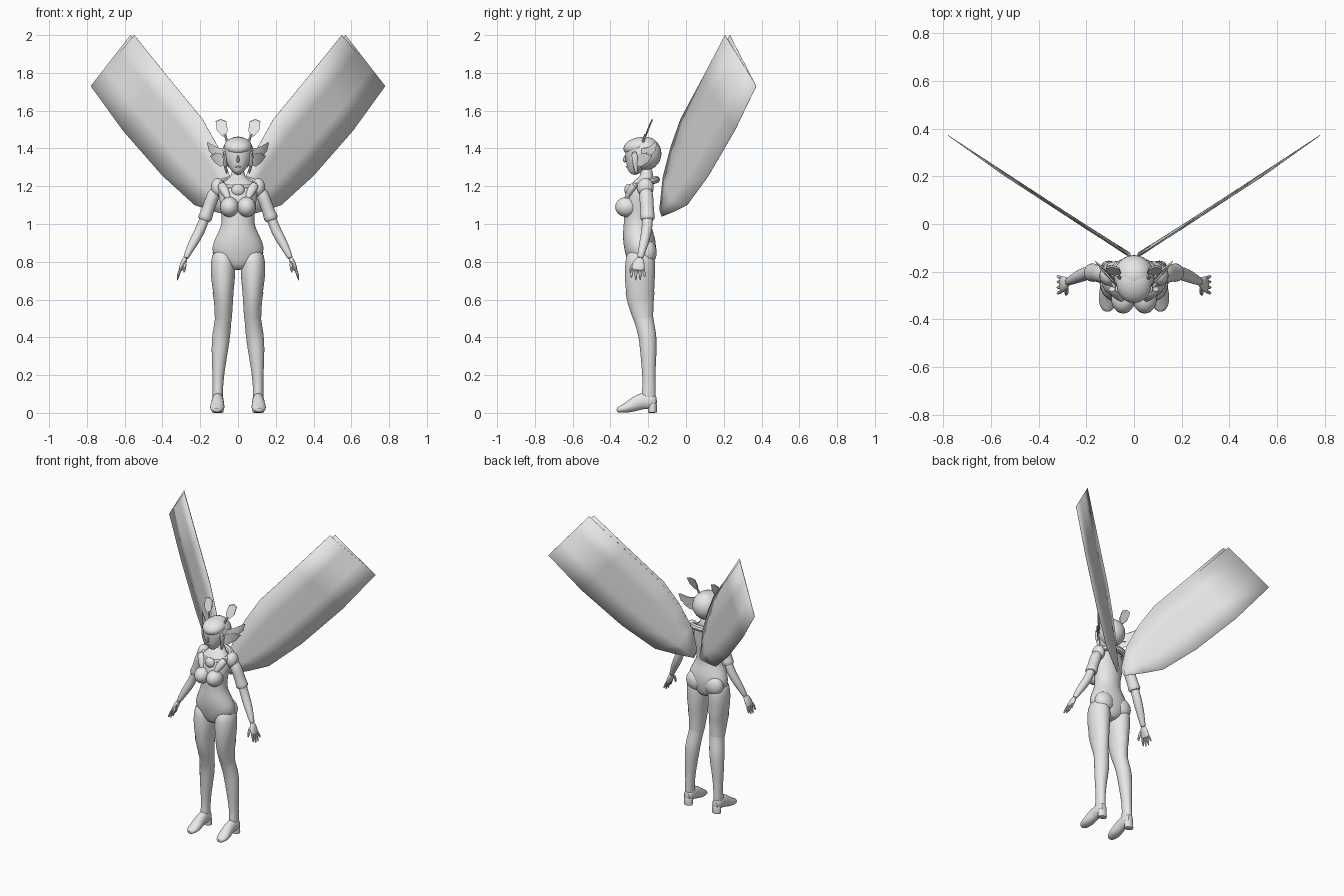
import bpy, bmesh, math
from mathutils import Vector, Matrix

grey = bpy.data.materials.new("light grey")
grey.diffuse_color = (0.8, 0.8, 0.8, 1)


def finish(name, bm, mirror=False, subdiv=0, angle=40):
    """Turn a bmesh into a smooth object, mirrored over x if asked."""
    bmesh.ops.recalc_face_normals(bm, faces=bm.faces)
    me = bpy.data.meshes.new(name)
    bm.to_mesh(me)
    bm.free()
    ob = bpy.data.objects.new(name, me)
    bpy.context.collection.objects.link(ob)
    me.materials.append(grey)
    if subdiv:
        m = ob.modifiers.new("smooth", "SUBSURF")
        m.levels = m.render_levels = subdiv
    if mirror:
        m = ob.modifiers.new("mirror", "MIRROR")
        m.use_mirror_merge = False
    bpy.ops.object.select_all(action="DESELECT")
    ob.select_set(True)
    bpy.context.view_layer.objects.active = ob
    bpy.ops.object.shade_smooth_by_angle(angle=math.radians(angle))
    return ob


def loft(name, sections, mirror=False, sides=16, subdiv=1, caps=True):
    """Skin ellipses (x, y, z, radius across, radius deep) along a path."""
    bm = bmesh.new()
    pts = [Vector(s[:3]) for s in sections]
    rings = []
    for i, s in enumerate(sections):
        t = (pts[min(i + 1, len(pts) - 1)] - pts[max(i - 1, 0)]).normalized()
        v = Vector((0, 0, 1)) if abs(t.y) > 0.8 else Vector((0, 1, 0))
        u = v.cross(t).normalized()
        v = t.cross(u)
        ring = []
        for k in range(sides):
            a = 2 * math.pi * k / sides
            p = pts[i] + u * math.cos(a) * s[3] + v * math.sin(a) * s[4]
            p.z = max(p.z, 0)
            ring.append(bm.verts.new(p))
        rings.append(ring)
    for a, b in zip(rings, rings[1:]):
        for k in range(sides):
            n = (k + 1) % sides
            bm.faces.new((a[k], a[n], b[n], b[k]))
    if caps:
        bm.faces.new(rings[0])
        bm.faces.new(rings[-1])
    return finish(name, bm, mirror, subdiv)


def ball(name, loc, radii, mirror=False, rot=0):
    bm = bmesh.new()
    m = (Matrix.Translation(loc) @ Matrix.Rotation(rot, 4, "X")
         @ Matrix.Diagonal((*radii, 1)))
    bmesh.ops.create_uvsphere(bm, u_segments=24, v_segments=14, radius=1, matrix=m)
    return finish(name, bm, mirror)


def plate(name, outline, push, mirror=True):
    """Thin solid from an outline, thickened along the push vector."""
    bm = bmesh.new()
    a = [bm.verts.new(p) for p in outline]
    b = [bm.verts.new(Vector(p) + Vector(push)) for p in outline]
    bm.faces.new(a)
    bm.faces.new(b[::-1])
    for i in range(len(a)):
        n = (i + 1) % len(a)
        bm.faces.new((a[i], a[n], b[n], b[i]))
    return finish(name, bm, mirror)


# Torso and neck
loft("torso", [(0, -.235, .755, .03, .05), (0, -.238, .79, .10, .07),
               (0, -.24, .85, .143, .083), (0, -.245, .90, .135, .088),
               (0, -.257, .96, .103, .08), (0, -.257, 1.01, .083, .071),
               (0, -.255, 1.08, .091, .075), (0, -.25, 1.14, .102, .075),
               (0, -.235, 1.19, .108, .062), (0, -.215, 1.225, .072, .048),
               (0, -.205, 1.25, .034, .035), (0, -.215, 1.31, .03, .03)], sides=20)
ball("bust", (.045, -.315, 1.09), (.05, .06, .053), True)
ball("buttock", (.068, -.205, .85), (.066, .05, .068), True)

# Legs, knee bands and shoes
loft("leg", [(.08, -.24, .87, .05, .07), (.08, -.242, .80, .068, .082),
             (.079, -.245, .72, .066, .082), (.078, -.243, .64, .055, .077),
             (.075, -.238, .56, .046, .063), (.078, -.224, .49, .044, .051),
             (.088, -.204, .42, .049, .049), (.096, -.199, .34, .046, .046),
             (.102, -.198, .25, .036, .038), (.106, -.195, .16, .028, .034),
             (.107, -.197, .10, .028, .038), (.107, -.20, .05, .03, .04)], True)
loft("knee_band", [(.079, -.243, .64, .057, .079), (.0765, -.241, .59, .051, .072),
                   (.077, -.231, .53, .048, .060), (.078, -.226, .50, .046, .054)],
     True, caps=False)
loft("shoe", [(.113, -.368, .014, .012, .012), (.112, -.35, .017, .032, .018),
              (.11, -.31, .028, .041, .029), (.108, -.27, .047, .035, .04),
              (.107, -.23, .066, .032, .045), (.107, -.18, .06, .033, .045),
              (.107, -.153, .06, .02, .03)], True)
loft("heel", [(.107, -.18, .06, .033, .027), (.107, -.178, .03, .03, .024),
              (.107, -.177, .004, .031, .024), (.107, -.177, 0, .031, .024)], True)

# Arms, sleeves and hands
loft("arm", [(.115, -.215, 1.19, .03, .032), (.15, -.207, 1.10, .028, .03),
             (.18, -.203, 1.02, .026, .028), (.203, -.208, .96, .028, .029),
             (.237, -.222, .90, .026, .026), (.268, -.238, .84, .017, .018),
             (.279, -.243, .815, .015, .018)], True)
ball("shoulder_pad", (.107, -.215, 1.193), (.037, .044, .05), True)
loft("sleeve", [(.115, -.213, 1.19, .033, .037), (.14, -.209, 1.13, .035, .038),
                (.157, -.206, 1.08, .033, .036), (.17, -.204, 1.045, .036, .039),
                (.18, -.203, 1.015, .042, .042)], True)
loft("palm", [(.275, -.242, .825, .013, .018), (.29, -.249, .795, .015, .031),
              (.303, -.254, .762, .012, .036), (.306, -.255, .752, .009, .033)], True)
for i, (spread, low) in enumerate([(-.034, .715), (-.011, .70), (.011, .702), (.033, .72)]):
    y = -.254 + spread * .8
    loft(f"finger_{i + 1}", [(.301, y, .77, .009, .009),
                             (.315, y + spread * .2, .735, .008, .008),
                             (.322, y + spread * .3, low, .004, .005)], True, sides=8)
loft("thumb", [(.284, -.262, .805, .011, .012), (.281, -.288, .775, .010, .010),
               (.286, -.298, .74, .005, .006)], True, sides=8)

# Collar rising toward the back, lapels and chest gem
collar = []
for i in range(33):
    a = 2 * math.pi * i / 32
    collar.append((math.cos(a), math.sin(a)))
bm = bmesh.new()
rows = []
for c, s in collar[:-1]:
    row = []
    for k in range(8):
        b = 2 * math.pi * k / 8
        r = math.cos(b) * .02
        row.append(bm.verts.new((c * (.092 + r), -.22 + s * (.062 + r),
                                 1.213 + s * .022 + math.sin(b) * .02)))
    rows.append(row)
for i, row in enumerate(rows):
    nxt = rows[(i + 1) % len(rows)]
    for k in range(8):
        n = (k + 1) % 8
        bm.faces.new((row[k], row[n], nxt[n], nxt[k]))
finish("collar", bm)
loft("lapel", [(.095, -.265, 1.215, .022, .018), (.075, -.292, 1.185, .026, .02),
               (.055, -.31, 1.145, .018, .014), (.045, -.325, 1.115, .005, .006)], True)
ball("chest_gem", (0, -.304, 1.18), (.035, .022, .033))

# Head: skull cap, face, brow and features
ball("hair_cap", (0, -.218, 1.373), (.085, .088, .09))
loft("face", [(0, -.292, 1.266, .014, .017), (0, -.278, 1.285, .036, .04),
              (0, -.262, 1.32, .062, .06), (0, -.253, 1.36, .073, .071),
              (0, -.248, 1.40, .076, .074), (0, -.24, 1.44, .055, .06)], sides=20)
ball("brow_guard", (0, -.253, 1.412), (.073, .08, .046), rot=.25)
loft("nose", [(0, -.322, 1.365, .006, .006), (0, -.328, 1.335, .009, .01),
              (0, -.322, 1.325, .007, .005)], sides=8)
loft("lips", [(-.018, -.312, 1.303, .002, .003), (0, -.316, 1.303, .006, .007),
              (.018, -.312, 1.303, .002, .003)], sides=8)
loft("side_lock", [(.07, -.275, 1.39, .012, .02), (.072, -.268, 1.33, .012, .018),
                   (.058, -.262, 1.26, .006, .008)], True, sides=8)

# Fin-shaped ears, in two overlapping blades
plate("ear_upper", [(.073, -.25, 1.35), (.08, -.235, 1.40), (.11, -.20, 1.405),
                    (.158, -.165, 1.432), (.148, -.175, 1.385), (.115, -.205, 1.35)],
      (.006, .012, 0))
plate("ear_lower", [(.073, -.262, 1.31), (.078, -.25, 1.37), (.115, -.215, 1.375),
                    (.142, -.19, 1.36), (.118, -.215, 1.325), (.09, -.245, 1.305)],
      (.006, .012, 0))

# Paddle antennae
loft("antenna_stem", [(.053, -.232, 1.42, .007, .007), (.07, -.215, 1.475, .006, .006)],
     True, sides=8, subdiv=0)
plate("antenna_paddle", [(.066, -.218, 1.462), (.055, -.208, 1.495), (.062, -.19, 1.54),
                         (.09, -.182, 1.553), (.118, -.185, 1.542), (.112, -.205, 1.495),
                         (.085, -.216, 1.465)], (0, .008, .003))

# Wings: two thin leaves on each side that share the outer low edge
upper = [(.012, 1.09), (.045, 1.25), (.115, 1.41), (.20, 1.555), (.385, 1.775), (.57, 2.0)]
lower = [(.03, 1.04), (.13, 1.067), (.23, 1.10), (.40, 1.255), (.61, 1.495), (.78, 1.73)]
for name, dx, dy, bulge in (("rear_wing", 0, 0, .014), ("front_wing", -.02, -.025, -.004)):
    bm = bmesh.new()
    rows = []
    for i, ((ux, uz), (lx, lz)) in enumerate(zip(upper, lower)):
        f = i / 5
        row = []
        for t in (0, .33, .67, 1):
            x = ux + (lx - ux) * t
            y = -.148 + .665 * x + bulge * math.sin(math.pi * t) * (1 - f) * 1.2
            row.append(bm.verts.new((x + dx * (1 - t) * f, y + dy * (1 - t) * f,
                                     uz + (lz - uz) * t)))
        rows.append(row)
    for a, b in zip(rows, rows[1:]):
        for k in range(3):
            bm.faces.new((a[k], a[k + 1], b[k + 1], b[k]))
    ob = finish(name, bm, True)
    solid = ob.modifiers.new("thin", "SOLIDIFY")
    solid.thickness = .002
